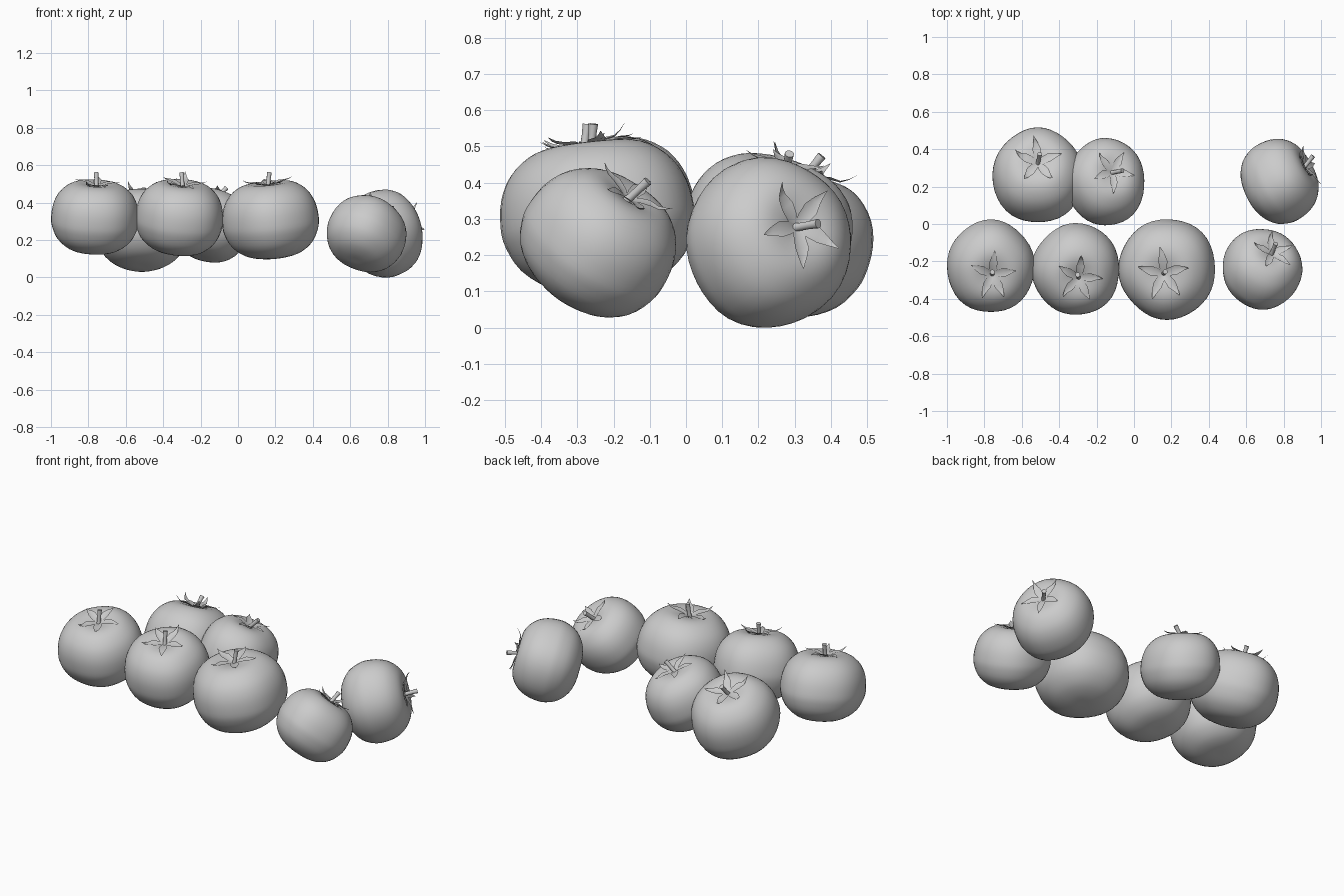
import bpy, bmesh, math, random
from mathutils import Vector

if "Cube" in bpy.data.objects:
    bpy.data.objects.remove(bpy.data.objects["Cube"])

random.seed(4)

# Tomato half profile (radius, height), bottom to top with the stem dimple
PROFILE = [(0, -.80), (.3, -.79), (.60, -.70), (.85, -.49), (.975, -.22), (1, .0),
           (.96, .29), (.84, .54), (.64, .72), (.43, .79), (.2, .765), (0, .70)]
SEGS = 40
SUB = 3

# box x, box y, box z, axis, stem direction, sepal spin
TOMATOES = [
    ((-1.0, -.53), (-.47, .025), (.122, .525), (.05, -.22, .97), (0, .12, 1), 90),
    ((-.55, -.08), (-.485, .005), (.115, .528), (.08, -.24, .97), (-.05, .15, 1), 75),
    ((-.085, .433), (-.513, .025), (.097, .52), (-.1, -.12, 1), (.1, .1, 1), 90),
    ((.475, .90), (-.458, -.027), (.028, .44), (.33, .52, .79), (.25, .6, .55), 100),
    ((.57, .987), (0, .455), (0, .47), (.84, .47, .26), (.55, .7, .12), 170),
    ((-.757, -.27), (.01, .517), (.03, .475), (0, .37, .93), (.1, .5, .6), 90),
    ((-.37, .055), (-.007, .46), (.08, .482), (.24, .3, .92), (.5, .1, .5), 60),
]


def smooth_profile(pts, n):
    out = []
    for i in range(len(pts) - 1):
        p1, p2 = Vector(pts[i]), Vector(pts[i + 1])
        # mirror the ends across the axis so the poles stay rounded
        p0 = Vector(pts[i - 1]) if i else Vector((-pts[1][0], pts[1][1]))
        p3 = Vector(pts[i + 2]) if i + 2 < len(pts) else Vector((-pts[-2][0], pts[-2][1]))
        for k in range(n):
            t = k / n
            out.append(.5 * (2 * p1 + (p2 - p0) * t + (2 * p0 - 5 * p1 + 4 * p2 - p3) * t * t
                             + (3 * p1 - p0 - 3 * p2 + p3) * t ** 3))
    out.append(Vector(pts[-1]))
    return out


def make_object(name, verts, faces):
    me = bpy.data.meshes.new(name)
    me.from_pydata(verts, [], faces)
    bm = bmesh.new()
    bm.from_mesh(me)
    bmesh.ops.recalc_face_normals(bm, faces=bm.faces)
    bm.to_mesh(me)
    bm.free()
    ob = bpy.data.objects.new(name, me)
    bpy.context.collection.objects.link(ob)
    for p in me.polygons:
        p.use_smooth = True
    return ob


def body_mesh(phase):
    prof = smooth_profile(PROFILE, SUB)
    verts, faces = [Vector((0, 0, prof[0].y))], []
    for p in prof[1:-1]:
        for s in range(SEGS):
            a = math.tau * s / SEGS
            r = p.x * (1 + .012 * math.cos(3 * a + phase) + .01 * math.cos(5 * a - phase))
            verts.append(Vector((r * math.cos(a), r * math.sin(a), p.y)))
    verts.append(Vector((0, 0, prof[-1].y)))
    rings, last = len(prof) - 2, len(verts) - 1
    for s in range(SEGS):
        n = (s + 1) % SEGS
        faces.append((0, 1 + n, 1 + s))
        top = 1 + (rings - 1) * SEGS
        faces.append((top + s, top + n, last))
        for r in range(rings - 1):
            b = 1 + r * SEGS
            faces.append((b + s, b + n, b + SEGS + n, b + SEGS + s))
    return verts, faces


def calyx_mesh(spin):
    verts, faces = [], []
    for k in range(5):
        a = math.radians(spin + 72 * k) + random.uniform(-.12, .12)
        out = Vector((math.cos(a), math.sin(a), 0))
        side = Vector((-out.y, out.x, 0))
        lift = random.uniform(-.06, .1)
        bend = random.uniform(-.08, .08)
        # radius, height, half width along one sepal
        rows = [(.02, .72, .04), (.13, .76, .08), (.27, .797, .095), (.39, .81, .06),
                (.47, .83 + lift * .5, .03), (.54, .87 + lift, .004)]
        base = len(verts)
        for i, (r, z, w) in enumerate(rows):
            c = out * r + side * bend * (i / 5) ** 2 + Vector((0, 0, z))
            verts += [c - side * w + Vector((0, 0, w * .3)), c, c + side * w + Vector((0, 0, w * .3))]
        for i in range(len(rows) - 1):
            b = base + i * 3
            faces += [(b, b + 1, b + 4, b + 3), (b + 1, b + 2, b + 5, b + 4)]
    return verts, faces


def stem_mesh(start, direction):
    d = direction.normalized()
    q = Vector((0, 0, 1)).rotation_difference(d)
    rows = [(-.015, .015), (.01, .011), (.05, .011), (.08, .013)]
    n = 16
    verts = [start + q @ Vector((r * math.cos(math.tau * s / n), r * math.sin(math.tau * s / n), h))
             for h, r in rows for s in range(n)]
    faces = [(i * n + s, i * n + (s + 1) % n, (i + 1) * n + (s + 1) % n, (i + 1) * n + s)
             for i in range(len(rows) - 1) for s in range(n)]
    faces.append(tuple(range((len(rows) - 1) * n, len(rows) * n)))
    return verts, faces


for idx, (bx, by, bz, axis, stem_dir, spin) in enumerate(TOMATOES, 1):
    turn = Vector((0, 0, 1)).rotation_difference(Vector(axis).normalized())
    verts, faces = body_mesh(idx * 1.3)
    verts = [turn @ v for v in verts]
    lo = [min(v[i] for v in verts) for i in range(3)]
    hi = [max(v[i] for v in verts) for i in range(3)]
    box = (bx, by, bz)

    def fit(v):
        return Vector([box[i][0] + (v[i] - lo[i]) / (hi[i] - lo[i]) * (box[i][1] - box[i][0])
                       for i in range(3)])

    # Fruit body
    make_object(f"tomato_body_{idx}", [fit(v) for v in verts], faces)
    # Leafy star
    cv, cf = calyx_mesh(spin)
    make_object(f"tomato_sepals_{idx}", [fit(turn @ v) for v in cv], cf)
    # Stem
    sv, sf = stem_mesh(fit(turn @ Vector((0, 0, .71))), Vector(stem_dir))
    stem = make_object(f"tomato_stem_{idx}", sv, sf)
    bpy.ops.object.select_all(action='DESELECT')
    stem.select_set(True)
    bpy.context.view_layer.objects.active = stem
    bpy.ops.object.shade_smooth_by_angle()
